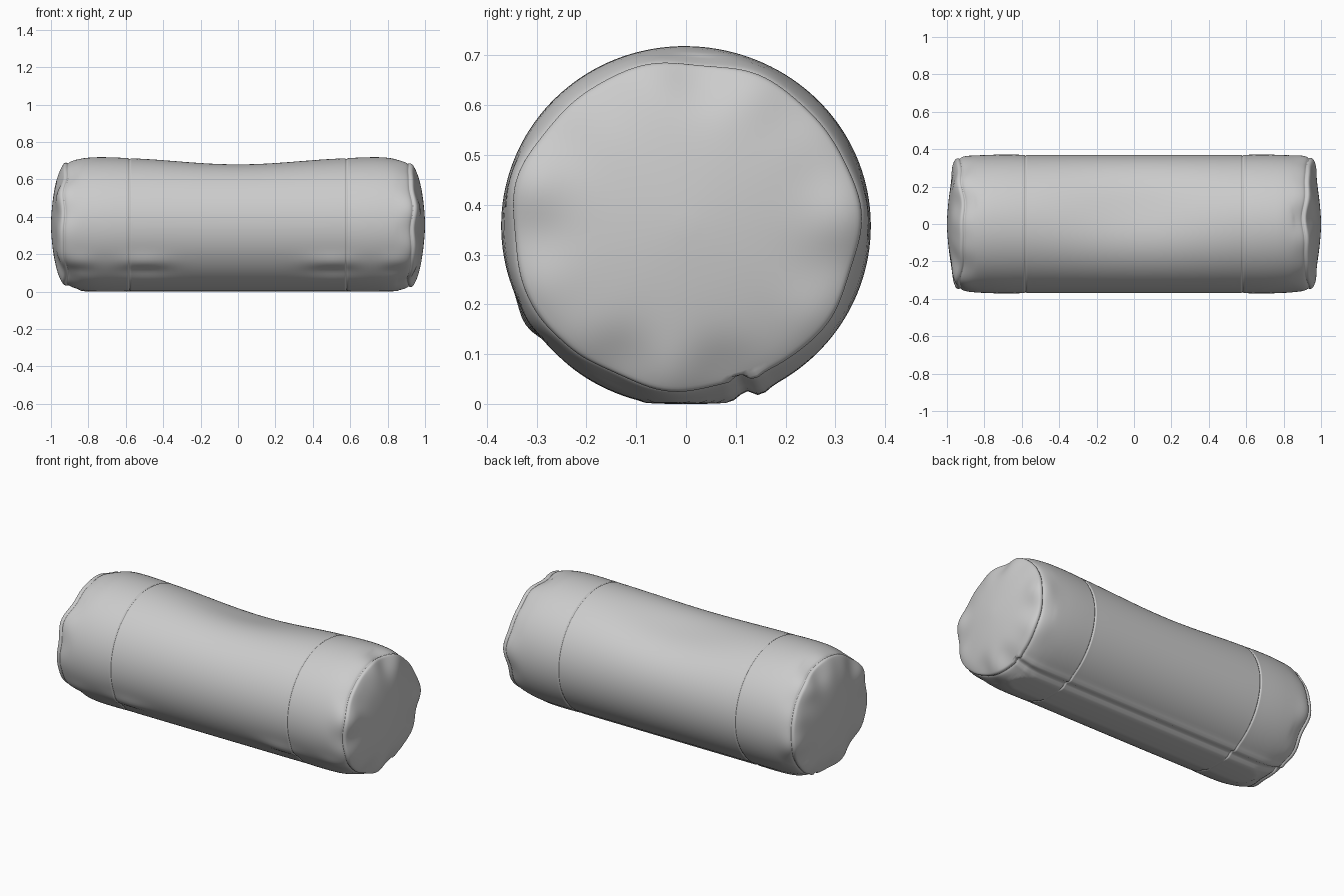
import bpy, bmesh, math

if "Cube" in bpy.data.objects:
    bpy.data.objects.remove(bpy.data.objects["Cube"])

SEG = 144
# half profile from the middle to the end pole: (x, radius factor)
HALF = [(0, 1), (.12, 1), (.24, 1), (.36, 1), (.48, 1), (.56, .999), (.572, .998), (.58, .985),
        (.588, .998), (.60, 1), (.68, 1.003), (.76, 1.0), (.82, .99), (.86, .975), (.89, .955),
        (.908, .935), (.917, .915), (.925, .925), (.935, .92), (.943, .895), (.955, .82),
        (.968, .70), (.98, .55), (.99, .37), (.997, .18), (1.0, .04)]


def smooth(points, steps=3):
    """Catmull-Rom refinement of the profile."""
    out = []
    n = len(points)
    for i in range(n - 1):
        p = [points[max(0, min(n - 1, i + k))] for k in (-1, 0, 1, 2)]
        for s in range(steps):
            t = s / steps
            out.append(tuple(.5 * (2 * p[1][k] + (p[2][k] - p[0][k]) * t
                       + (2 * p[0][k] - 5 * p[1][k] + 4 * p[2][k] - p[3][k]) * t * t
                       + (3 * p[1][k] - p[0][k] - 3 * p[2][k] + p[3][k]) * t ** 3) for k in (0, 1)))
    return out + [points[-1]]


def bump(v, width):
    return math.exp(-(v / width) ** 2)


def ang(a, deg):
    """Signed angle in degrees from a direction."""
    return (math.degrees(a) - deg + 180) % 360 - 180


def surface(x, f, a, side):
    ax = abs(x)
    cap = f < .9 and ax > .9
    # gathers near the end seam
    ph = .6 if side > 0 else 2.1
    wave = math.sin(7 * a + ph) + .5 * math.sin(11 * a + 2 * ph)
    r = f + .012 * wave * bump(ax - .91, .06) * min(1, f)
    # rim sits further out at front and back than at top and bottom
    r += .02 * math.cos(2 * a) * bump(ax - .91, .06) * f
    ax += .012 * math.cos(2 * a) * bump(f - .9, .2) * (1 if ax > .8 else 0)
    if ax > .85:
        ax += .006 * wave * bump(f - .85, .18)
    # sag in the upper back, centred along the length
    r -= .14 * bump(x, .42) * bump(ang(a, 74), 34)
    r -= .02 * bump(x, .4) * bump(ang(a, 110), 35)
    if not cap:
        # soft folds low on the front, lengthwise seam underneath
        fold = bump(ax - .5, .13) + .6 * bump(ax - .84, .08)
        r += .03 * fold * bump(ang(a, 212), 7) - .02 * fold * bump(ang(a, 224), 6)
        r -= .04 * bump(ang(a, 289), 1.8)
        r += .018 * bump(ang(a, 294), 3)
    y = .37 * r * math.cos(a)
    z = .363 + .362 * r * math.sin(a)
    # slightly flattened where it rests
    if z < .012:
        z = .006 + .5 * (z - .004) * .5
    return (math.copysign(min(ax, 1.0), side), y, max(z, 0))


prof = smooth(HALF)
full = [(-x, f) for x, f in reversed(prof[1:])] + prof
bm = bmesh.new()
rings = []
for x, f in full:
    side = 1 if x >= 0 else -1
    rings.append([bm.verts.new(surface(x, f, 2 * math.pi * i / SEG, side)) for i in range(SEG)])
for A, B in zip(rings, rings[1:]):
    for i in range(SEG):
        j = (i + 1) % SEG
        bm.faces.new((A[i], A[j], B[j], B[i]))
# close the end poles
for ring, sx in ((rings[0], -1), (rings[-1], 1)):
    c = bm.verts.new((sx, 0, .363))
    for i in range(SEG):
        bm.faces.new((ring[i], ring[(i + 1) % SEG], c))

# rest exactly on the ground
low = min(v.co.z for v in bm.verts)
for v in bm.verts:
    v.co.z -= low
bmesh.ops.recalc_face_normals(bm, faces=bm.faces)
for f in bm.faces:
    f.smooth = True
me = bpy.data.meshes.new("bolster_cushion")
bm.to_mesh(me)
bm.free()

# fabric colour
fabric = bpy.data.materials.new("light grey fabric")
fabric.diffuse_color = (.6, .6, .6, 1)
fabric.use_nodes = True
fabric.node_tree.nodes["Principled BSDF"].inputs["Base Color"].default_value = fabric.diffuse_color
me.materials.append(fabric)
ob = bpy.data.objects.new("bolster_cushion", me)
bpy.context.collection.objects.link(ob)
